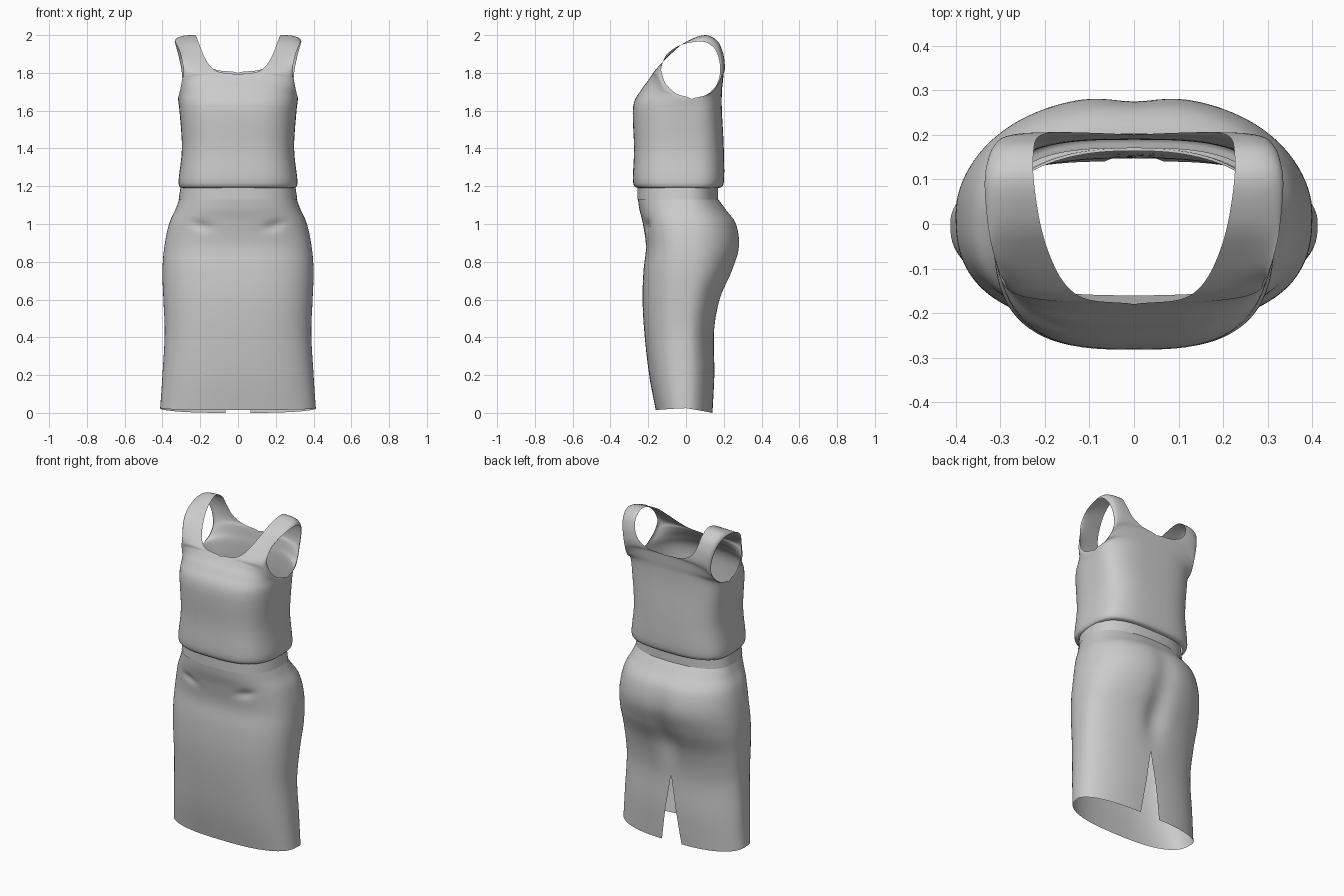
import bpy, bmesh
from math import sin, cos, pi, exp

cube = bpy.data.objects.get("Cube")
if cube:
    bpy.data.objects.remove(cube, do_unlink=True)

fabric = bpy.data.materials.new("grey_fabric")
fabric.use_nodes = True
GREY = (0.6, 0.6, 0.6, 1)
fabric.diffuse_color = GREY
fabric.node_tree.nodes["Principled BSDF"].inputs["Base Color"].default_value = GREY


def refine(keys, steps):
    """Smooth curve through the key rows."""
    rows = []
    last = len(keys) - 1
    for i in range(last):
        a, b, c, d = (keys[max(0, min(last, i + k))] for k in (-1, 0, 1, 2))
        for s in range(steps):
            t = s / steps
            rows.append([q + t / 2 * (r - p + t * (2 * p - 5 * q + 4 * r - w + t * (3 * (q - r) + w - p)))
                         for p, q, r, w in zip(a, b, c, d)])
    rows.append(list(keys[-1]))
    return rows


def add_panel(bm, rows, power, columns, sculpt=None):
    """Cloth panel, mirrored in x. Row: inner y, inner z, inner x, outer x, outer y, outer z."""
    e = 2 / power
    for side in (1, -1):
        grid = []
        for y, z, xi, xo, yo, zo in rows:
            xi = max(0, xi)
            line = []
            for c in range(columns + 1):
                a = pi / 2 * c / columns
                ca = max(0, cos(a))
                px = xi + (xo - xi) * sin(a) ** e
                py = yo + (y - yo) * ca ** e
                pz = zo + (z - zo) * ca
                if sculpt:
                    py += sculpt(px, pz)
                line.append(bm.verts.new((side * px, py, pz)))
            grid.append(line)
        for low, high in zip(grid, grid[1:]):
            for c in range(columns):
                quad = [low[c], low[c + 1], high[c + 1], high[c]]
                bm.faces.new(quad if side > 0 else quad[::-1])


def finish(name, bm):
    bmesh.ops.remove_doubles(bm, verts=bm.verts, dist=0.0005)
    bmesh.ops.recalc_face_normals(bm, faces=bm.faces)
    mesh = bpy.data.meshes.new(name)
    bm.to_mesh(mesh)
    bm.free()
    mesh.materials.append(fabric)
    ob = bpy.data.objects.new(name, mesh)
    bpy.context.collection.objects.link(ob)
    bpy.ops.object.select_all(action="DESELECT")
    ob.select_set(True)
    bpy.context.view_layer.objects.active = ob
    bpy.ops.object.shade_smooth_by_angle(angle=pi / 4)


# Sleeveless top: front hem, over the shoulder straps, down to the back hem
front = [
    (-.25, 1.19, 0, .295, 0, 1.19),
    (-.28, 1.22, 0, .315, 0, 1.22),
    (-.275, 1.4, 0, .297, 0, 1.4),
    (-.28, 1.62, 0, .31, .02, 1.6),
    (-.237, 1.71, 0, .317, .03, 1.66),
    (-.2, 1.76, 0, .31, -.05, 1.69),
    (-.18, 1.79, 0, .3, -.105, 1.74),
    (-.17, 1.805, .1, .29, -.125, 1.79),
    (-.14, 1.84, .15, .29, -.13, 1.83),
    (-.08, 1.9, .185, .305, -.1, 1.9),
    (0, 1.965, .21, .325, -.02, 1.95),
]
back = [
    (.1, 2, .225, .335, .09, 1.965),
    (.165, 1.97, .225, .325, .15, 1.93),
    (.195, 1.91, .215, .31, .175, 1.87),
    (.205, 1.85, .18, .3, .18, 1.82),
    (.205, 1.815, .11, .295, .175, 1.77),
    (.2, 1.8, 0, .3, .15, 1.72),
    (.195, 1.75, 0, .31, .1, 1.68),
    (.19, 1.7, 0, .317, .03, 1.66),
    (.19, 1.6, 0, .31, .02, 1.6),
    (.2, 1.4, 0, .297, 0, 1.4),
    (.2, 1.22, 0, .315, 0, 1.22),
    (.17, 1.19, 0, .295, 0, 1.19),
]
bm = bmesh.new()
add_panel(bm, refine(front + back, 5), 3, 20)
finish("sleeveless_top", bm)


# Skirt: height, half width, side seam y, front y, back y
skirt = [
    (.015, .412, 0, -.16, .14),
    (.2, .4, 0, -.195, .15),
    (.42, .388, 0, -.22, .15),
    (.6, .395, .01, -.23, .185),
    (.75, .4, .02, -.225, .25),
    (.88, .39, .02, -.212, .288),
    (1, .365, .02, -.228, .27),
    (1.08, .33, .01, -.247, .21),
    (1.14, .308, 0, -.255, .165),
]
SLIT_TOP = .42


def bump(d, width):
    return exp(-(d / width) ** 2)


def seat_shape(x, z):
    # Soft hollow between the two halves of the seat
    return -bump(x, .07) * (.03 * bump(z - .66, .15) + .012 * bump(z - .9, .15))


def hip_creases(x, z):
    # Small pulled creases below the waistband
    return .014 * bump(x - .19, .05) * bump(z - .99 - .2 * (x - .19), .025)


rows = refine(skirt, 8)
bm = bmesh.new()
add_panel(bm, [(yf, z, 0, w, ys, z + .01 * bump(z, .1)) for z, w, ys, yf, yb in rows],
          2.6, 28, hip_creases)
add_panel(bm, [(yb, z - .015 * bump(z - .015, .1), .07 * (1 - z / SLIT_TOP), w, ys, z + .01 * bump(z, .1))
               for z, w, ys, yf, yb in rows], 2.2, 28, seat_shape)
finish("pencil_skirt", bm)

# Waistband tucked under the hem of the top
bm = bmesh.new()
for y, power in ((-.258, 2.6), (.17, 2.3)):
    add_panel(bm, [(y, z, 0, w, 0, z) for z, w in ((1.13, .314), (1.17, .308), (1.21, .302))], power, 28)
finish("waistband", bm)
